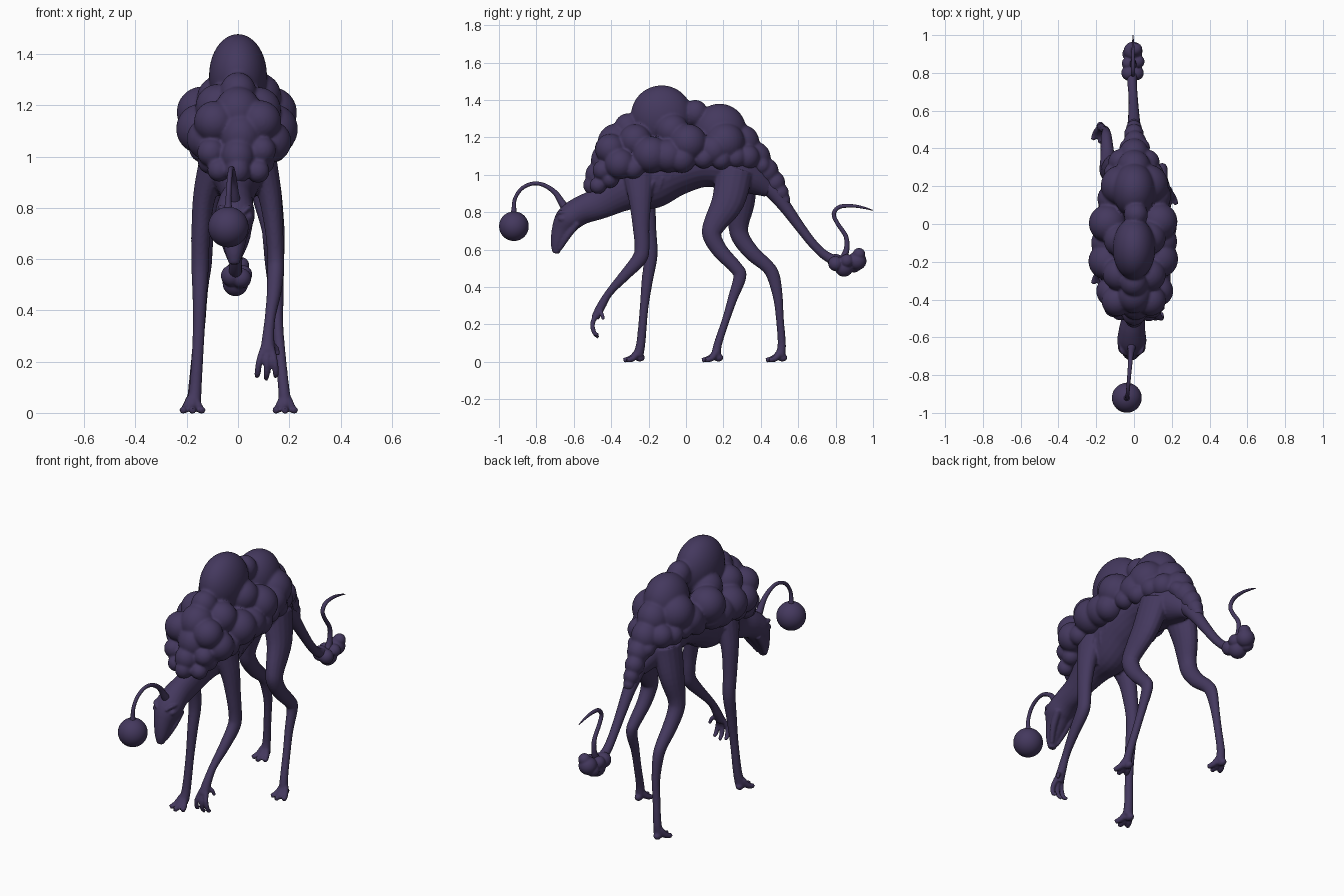
import bpy, bmesh, math, random
from mathutils import Vector, Matrix

random.seed(4)
skin = bpy.data.materials.new("dark purple skin")
skin.diffuse_color = (0.058, 0.040, 0.112, 1)


def catmull(p, steps):
    """Smooth rows of equal length numbers."""
    p = [Vector(q) for q in p]
    p = [p[0] * 2 - p[1]] + p + [p[-1] * 2 - p[-2]]
    out = []
    for i in range(1, len(p) - 2):
        a, b, c, d = p[i - 1:i + 3]
        for s in range(steps):
            t = s / steps
            out.append(0.5 * (b * 2 + (c - a) * t + (a * 2 - b * 5 + c * 4 - d) * t * t
                              + (b * 3 - a - c * 3 + d) * t ** 3))
    out.append(p[-2])
    return out


def tube(bm, rows, sides=16, steps=5):
    """Closed tube through (x, y, z, r) or (x, y, z, r, depth) rows."""
    pos = catmull([r[:3] for r in rows], steps)
    rad = catmull([(r[3], r[-1]) for r in rows], steps)
    rings = []
    for i, c in enumerate(pos):
        t = (pos[min(i + 1, len(pos) - 1)] - pos[max(i - 1, 0)]).normalized()
        u = Vector((1, 0, 0))
        u = (u - t * u.dot(t)).normalized()
        v = t.cross(u)
        a, b = max(rad[i][0], 0.002), max(rad[i][1], 0.002)
        rings.append([bm.verts.new(c + u * a * math.cos(k * math.tau / sides)
                                   + v * b * math.sin(k * math.tau / sides)) for k in range(sides)])
    for r, s in zip(rings, rings[1:]):
        for k in range(sides):
            bm.faces.new((r[k], r[k - 1], s[k - 1], s[k]))
    bm.faces.new(rings[0])
    bm.faces.new(rings[-1])


def ball(bm, x, y, z, rx, ry=None, rz=None, seg=28):
    m = Matrix.Translation((x, y, z)) @ Matrix.Diagonal((rx, ry or rx, rz or rx, 1))
    bmesh.ops.create_uvsphere(bm, u_segments=seg, v_segments=seg * 2 // 3, radius=1, matrix=m)


def finish(bm, name, voxel=0, soft=4):
    bmesh.ops.recalc_face_normals(bm, faces=bm.faces)
    for f in bm.faces:
        f.smooth = True
    me = bpy.data.meshes.new(name)
    bm.to_mesh(me)
    bm.free()
    me.materials.append(skin)
    ob = bpy.data.objects.new(name, me)
    bpy.context.collection.objects.link(ob)
    if voxel:  # fuse overlapping volumes into one skin
        r = ob.modifiers.new("fuse", 'REMESH')
        r.mode, r.voxel_size, r.use_smooth_shade = 'VOXEL', voxel, True
        s = ob.modifiers.new("soften", 'SMOOTH')
        s.factor, s.iterations = 0.5, soft
    return ob


# ---- torso, neck and head
bm = bmesh.new()
tube(bm, [(-.015, -.695, .58, .02, .018), (-.015, -.688, .63, .036, .036),
          (-.015, -.662, .70, .055, .058), (-.012, -.625, .765, .077, .073),
          (-.01, -.56, .81, .07, .076), (0, -.46, .85, .062, .087),
          (0, -.33, .925, .095, .12), (0, -.2, .975, .125, .16), (0, -.05, 1.03, .135, .14),
          (0, .1, 1.06, .13, .125), (0, .25, 1.04, .13, .125),
          (0, .36, .98, .09, .09), (0, .45, .92, .04, .045)], 24, 6)
for s in (-1, 1):
    # eyes, brows and jaw
    ball(bm, s * .053 - .012, -.655, .765, .02, .03, .018)
    tube(bm, [(s * .03 - .012, -.695, .78, .006), (s * .053 - .012, -.675, .80, .01),
              (s * .064 - .012, -.63, .80, .008)], 8)
    tube(bm, [(s * .018 - .015, -.675, .60, .01), (s * .038 - .012, -.635, .67, .018),
              (s * .05 - .01, -.58, .745, .02)], 10)
    # ribs
    for i in range(5):
        y = -.17 + i * .05
        zc, b = .97 + .4 * (y + .2), .162 - .2 * (y + .2)
        tube(bm, [(s * .128 * math.cos(a), y - .04 * a, zc - b * math.sin(a), .009)
                  for a in (.1, .4, .7, 1.0)], 8)

# ---- legs
front_right = [(.08, -.25, 1.0, .07, .09), (.12, -.245, .87, .048, .062), (.14, -.24, .72, .036, .045),
               (.147, -.235, .61, .033, .04), (.147, -.25, .55, .033, .04), (.14, -.325, .465, .028, .03),
               (.125, -.41, .37, .021), (.118, -.455, .295, .024), (.115, -.485, .235, .03, .022)]
front_left = [(-.08, -.25, 1.0, .07, .09), (-.13, -.22, .85, .045, .058), (-.145, -.2, .7, .037, .042),
              (-.148, -.188, .57, .034, .036), (-.15, -.208, .43, .027, .03), (-.155, -.225, .28, .023),
              (-.165, -.24, .11, .024), (-.172, -.255, .035, .028)]
back_right = [(.07, .26, 1.02, .075, .1), (.11, .225, .86, .06, .088), (.135, .15, .73, .046, .06),
              (.14, .14, .67, .043, .05), (.142, .185, .59, .038, .042), (.147, .265, .505, .032, .036),
              (.15, .288, .455, .028, .035), (.155, .25, .34, .022, .026),
              (.165, .215, .23, .021), (.178, .172, .1, .022), (.184, .16, .035, .026)]
back_left = [(-.07, .28, 1.02, .075, .1), (-.11, .29, .86, .06, .08), (-.135, .28, .73, .046, .055),
             (-.14, .295, .66, .043, .048), (-.14, .355, .58, .038, .042), (-.145, .435, .51, .032, .036),
             (-.147, .468, .455, .028, .035), (-.15, .492, .34, .022, .026),
             (-.16, .502, .23, .021), (-.172, .512, .1, .022), (-.175, .505, .035, .026)]
for leg in (front_right, front_left, back_right, back_left):
    tube(bm, leg)

# ---- toes of the planted feet
for x, y in ((-.177, -.262), (.184, .158), (-.178, .5)):
    for k in (-1, 0, 1):
        tube(bm, [(x + k * .008, y + .005, .055, .018), (x + k * .025, y - .03 + abs(k) * .01, .02, .017),
                  (x + k * .04, y - .072 + abs(k) * .018, .008, .013)], 10)
    ball(bm, x, y + .015, .022, .022, .028, .021, 12)
# ---- fingers of the raised hand
for k in (-1, 0, 1):
    tube(bm, [(.115 + k * .015, -.483, .25, .015), (.113 + k * .03, -.5, .2, .013),
              (.112 + k * .036, -.49, .155, .012),
              (.11 + k * .036, -.468, .13 + abs(k) * .012, .009)], 10)
tube(bm, [(.13, -.46, .27, .012), (.15, -.448, .25, .011), (.155, -.442, .225, .009)], 10)
finish(bm, "body_and_legs", .006, 3)

# ---- bubble growths: centre ridge
bm = bmesh.new()
ball(bm, 0, -.13, 1.315, .113, .165, .163, 40)
ball(bm, 0, .18, 1.235, .113, .143, .145, 40)
for x, y, z, r in [(.01, .05, 1.33, .067), (0, -.31, 1.25, .075), (0, -.375, 1.17, .098),
                   (.01, -.42, 1.08, .088), (0, -.47, 1.0, .068), (0, -.5, .945, .05),
                   (0, .3, 1.17, .093), (0, .37, 1.09, .083), (.005, .43, 1.02, .065),
                   (0, .475, .96, .055), (0, .505, .905, .045), (0, .525, .865, .034)]:
    ball(bm, x, y, z, r * .95, r, r * 1.05)
# ---- bubble growths: both flanks, slightly irregular
flank = [(.135, .01, 1.175, .1), (.138, -.19, 1.11, .098), (.125, -.36, 1.065, .082), (.1, -.44, 1.02, .055),
         (.085, -.4, 1.14, .082), (.085, -.27, 1.19, .088), (.075, -.08, 1.23, .09), (.07, .2, 1.18, .108),
         (.115, .14, 1.13, .085), (.14, -.1, 1.1, .09), (.145, -.02, 1.09, .075), (.14, .1, 1.09, .055),
         (.12, .19, 1.09, .055), (.105, .27, 1.09, .06), (.07, .33, 1.1, .068), (.13, -.28, 1.04, .058),
         (.1, -.4, .985, .05), (.075, -.465, .95, .045), (.04, .41, 1.04, .045)]
for s in (-1, 1):
    for x, y, z, r in flank:
        j = [random.uniform(-.008, .008) for _ in range(3)]
        ball(bm, s * x + j[0], y + j[1], z + j[2], r)
finish(bm, "back_bubbles", .007, 5)

# ---- tail, its bulb cluster and whip tip
bm = bmesh.new()
tube(bm, [(0, .38, 1.0, .05), (0, .46, .92, .045), (0, .53, .83, .034), (-.002, .61, .72, .027),
          (-.005, .68, .63, .024), (-.01, .75, .565, .025), (-.01, .83, .53, .03)])
finish(bm, "tail")
bm = bmesh.new()
for b in [(-.025, .80, .535, .042), (.012, .80, .525, .04), (-.01, .845, .505, .05), (-.03, .85, .54, .035),
          (.02, .86, .54, .036), (-.005, .915, .54, .05), (.01, .925, .575, .034), (-.025, .9, .515, .037)]:
    ball(bm, *b)
finish(bm, "tail_bulbs", .005, 3)
bm = bmesh.new()
tube(bm, [(-.005, .835, .54, .022), (-.005, .858, .6, .015), (-.005, .855, .67, .012), (-.005, .81, .74, .011),
          (-.005, .79, .79, .011), (-.005, .82, .828, .011), (-.005, .89, .834, .009), (-.005, .95, .824, .006),
          (-.005, 1.0, .81, .002)], 12)
finish(bm, "tail_whip")

# ---- lure on its stalk
bm = bmesh.new()
tube(bm, [(-.012, -.625, .80, .03), (-.014, -.66, .845, .02), (-.018, -.70, .905, .014), (-.022, -.76, .945, .011),
          (-.027, -.82, .953, .01), (-.032, -.88, .925, .01), (-.036, -.915, .87, .01),
          (-.038, -.92, .815, .013), (-.038, -.92, .78, .022)], 12)
finish(bm, "lure_stalk")
bm = bmesh.new()
ball(bm, -.038, -.92, .725, .079, seg=40)
finish(bm, "lure_ball")
